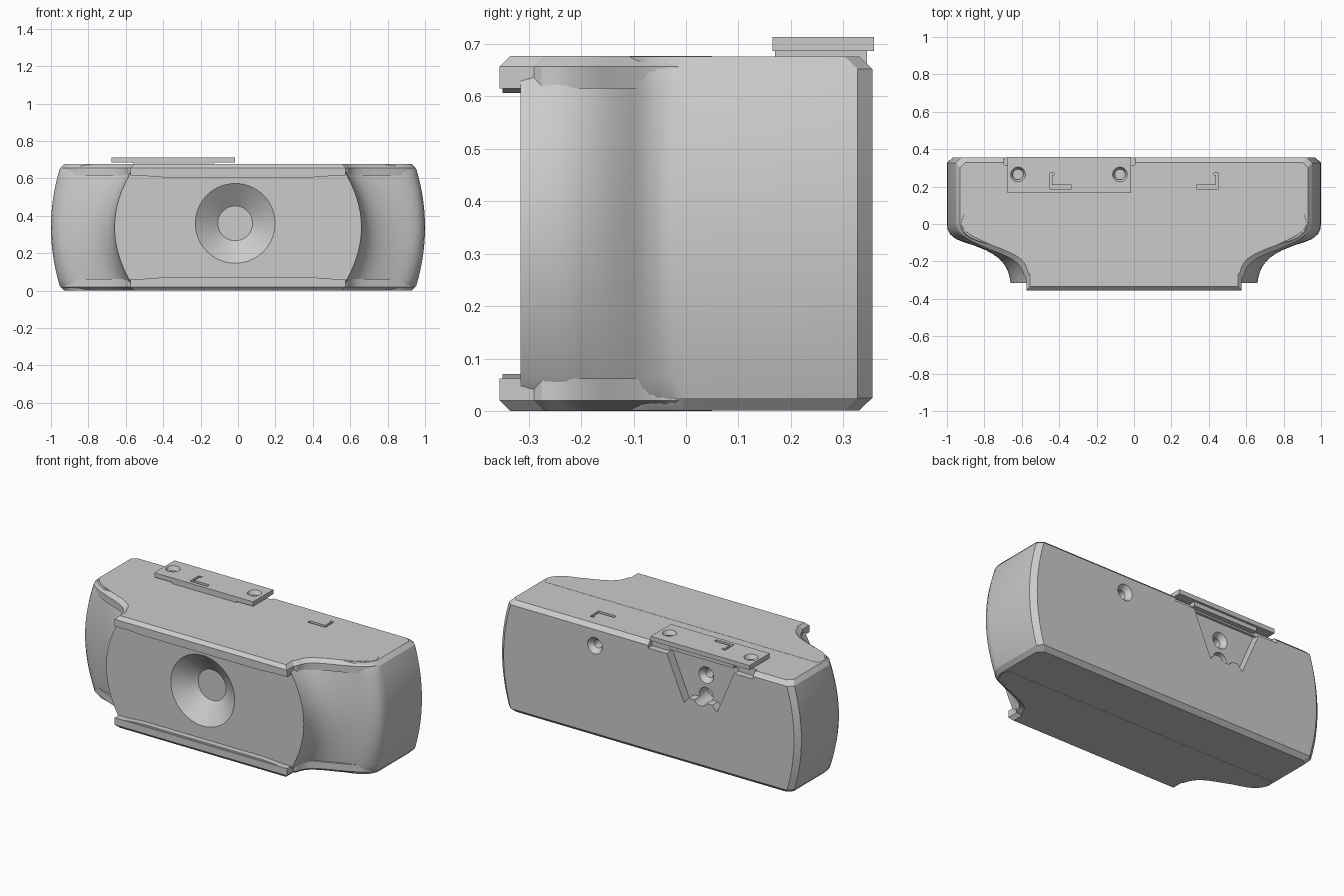
import bpy, bmesh, math
from mathutils import Vector
from mathutils.geometry import interpolate_bezier

if "Cube" in bpy.data.objects:
    bpy.data.objects.remove(bpy.data.objects["Cube"])

H = 0.677


def loft(name, rings):
    """Closed solid skinned through equal-length rings of 3D points."""
    bm = bmesh.new()
    rows = [[bm.verts.new(p) for p in r] for r in rings]
    n = len(rows[0])
    for a, b in zip(rows, rows[1:]):
        for i in range(n):
            j = (i + 1) % n
            bm.faces.new((a[i], a[j], b[j], b[i]))
    bm.faces.new(rows[0][::-1])
    bm.faces.new(rows[-1])
    bmesh.ops.recalc_face_normals(bm, faces=bm.faces)
    me = bpy.data.meshes.new(name)
    bm.to_mesh(me)
    bm.free()
    ob = bpy.data.objects.new(name, me)
    bpy.context.collection.objects.link(ob)
    return ob


def at(axis, u, v, d):
    return (u, d, v) if axis == 'y' else (u, v, d)


def prism(name, pts, d0, d1, axis):
    return loft(name, [[at(axis, u, v, d) for u, v in pts] for d in (d0, d1)])


def box(name, x0, x1, y0, y1, z0, z1):
    return prism(name, [(x0, y0), (x1, y0), (x1, y1), (x0, y1)], z0, z1, 'z')


def turned(name, u, v, stations, axis, n=32):
    """Round solid from (position along axis, radius) stations."""
    return loft(name, [[at(axis, u + r * math.cos(2 * math.pi * i / n),
                           v + r * math.sin(2 * math.pi * i / n), d)
                        for i in range(n)] for d, r in stations])


def cut(target, cutter):
    cutter.hide_render = True
    m = target.modifiers.new("cut", 'BOOLEAN')
    m.operation, m.solver, m.object = 'DIFFERENCE', 'EXACT', cutter
    bpy.context.view_layer.objects.active = target
    bpy.ops.object.modifier_apply(modifier=m.name)
    bpy.data.objects.remove(cutter)


def curve(*ctrl, n=9):
    return [(p.x, p.y) for p in interpolate_bezier(*[Vector((x, y, 0)) for x, y in ctrl], n)]


def mirrored(half):
    return half + [(-x, y) for x, y in reversed(half)]


# main body: S-curved outline, bowed sides, chamfered back edges
side = [(0.97, 0.355), (1, 0.327)]
side += curve((1, 0), (1, -0.09), (0.91, -0.09), (0.83, -0.125))
side += curve((0.83, -0.125), (0.72, -0.165), (0.67, -0.22), (0.66, -0.315))[1:]


def body_ring(z, inset=0.0):
    t = (z - H / 2) / (H / 2)
    half = []
    for x, y in side:
        w = min(1, max(0, -y / 0.2))
        half.append((x - (0.055 + 0.06 * w) * t * t - inset * 0.6,
                     y - inset if y > 0.1 else y))
    return [(x, y, z) for x, y in mirrored(half)]


C = 0.025
levels = [C + (H - 2 * C) * i / 16 for i in range(17)]
body = loft("body", [body_ring(0.001, C)] + [body_ring(z) for z in levels]
            + [body_ring(H - 0.001, C)])

# conical recess in the front face
cut(body, turned("cone", -0.015, 0.36, [(-0.335, 0.24), (-0.225, 0.093)], 'y', 64))

# bracket pocket in the back: wide shelf slot and tapered notch
cut(body, box("slot", -0.695, 0.005, 0.315, 0.4, 0.635, 0.72))
cut(body, prism("notch", [(-0.115, 0.65), (-0.235, 0.37), (-0.265, 0.405),
                          (-0.425, 0.405), (-0.455, 0.37), (-0.575, 0.65)], 0.3, 0.4, 'y'))
cut(body, turned("pin_hole", -0.345, 0.425, [(0.22, 0.045), (0.4, 0.045)], 'y'))

# countersunk screw holes in the back
for x, z, y in ((0.36, 0.555, 0.355), (-0.345, 0.545, 0.30)):
    cut(body, turned("screw", x, z, [(y - 0.12, 0.024), (y - 0.03, 0.026),
                                     (y + 0.001, 0.05), (y + 0.02, 0.05)], 'y'))


def corner_mark(s):
    """Hooked right-angle slot outline; s mirrors it."""
    return [(s * x, y) for x, y in [(0.335, 0.187), (0.452, 0.187), (0.452, 0.272),
                                    (0.428, 0.272), (0.428, 0.262), (0.438, 0.262),
                                    (0.438, 0.208), (0.335, 0.208)]]


cut(body, prism("mark", corner_mark(1), H - 0.03, H + 0.03, 'z'))

# top and bottom lids that overhang the recessed front
lid_half = [(0.93, 0.05)]
lid_half += curve((0.945, 0), (0.945, -0.07), (0.86, -0.095), (0.775, -0.135))
lid_half += curve((0.775, -0.135), (0.67, -0.175), (0.60, -0.2), (0.588, -0.275))[1:]
lid_half += [(0.575, -0.29), (0.575, -0.355)]


def lid_ring(z, inset):
    return [(x, y, z) for x, y in mirrored(
        [(x - inset, y + (inset if y < -0.02 else 0)) for x, y in lid_half])]


parts = [body]
for name, f in (("top_lid", lambda z: z), ("bottom_lid", lambda z: H - z)):
    parts.append(loft(name, [lid_ring(f(0.615), 0), lid_ring(f(0.657), 0),
                             lid_ring(f(H), 0.02)]))
    # thin retaining lip behind the lid edge, tapering at its ends
    parts.append(prism(name + "_lip", [(-0.55, f(0.617)), (-0.4, f(0.606)),
                                       (0.4, f(0.606)), (0.55, f(0.617))],
                       -0.35, -0.31, 'y'))

# mounting plate on a narrower spacer
plate = box("mounting_plate", -0.675, -0.015, 0.165, 0.358, 0.686, 0.713)
for x in (-0.62, -0.075):
    cut(plate, turned("hole", x, 0.265, [(0.67, 0.028), (0.69, 0.028),
                                         (0.714, 0.04), (0.73, 0.04)], 'z'))
cut(plate, prism("mark", corner_mark(-1), 0.69, 0.75, 'z'))
parts += [plate, box("plate_spacer", -0.56, -0.13, 0.17, 0.345, 0.66, 0.687)]

# smooth curves, crisp edges
bpy.ops.object.select_all(action='DESELECT')
for ob in parts:
    ob.select_set(True)
bpy.context.view_layer.objects.active = body
bpy.ops.object.shade_smooth_by_angle(angle=math.radians(25))
